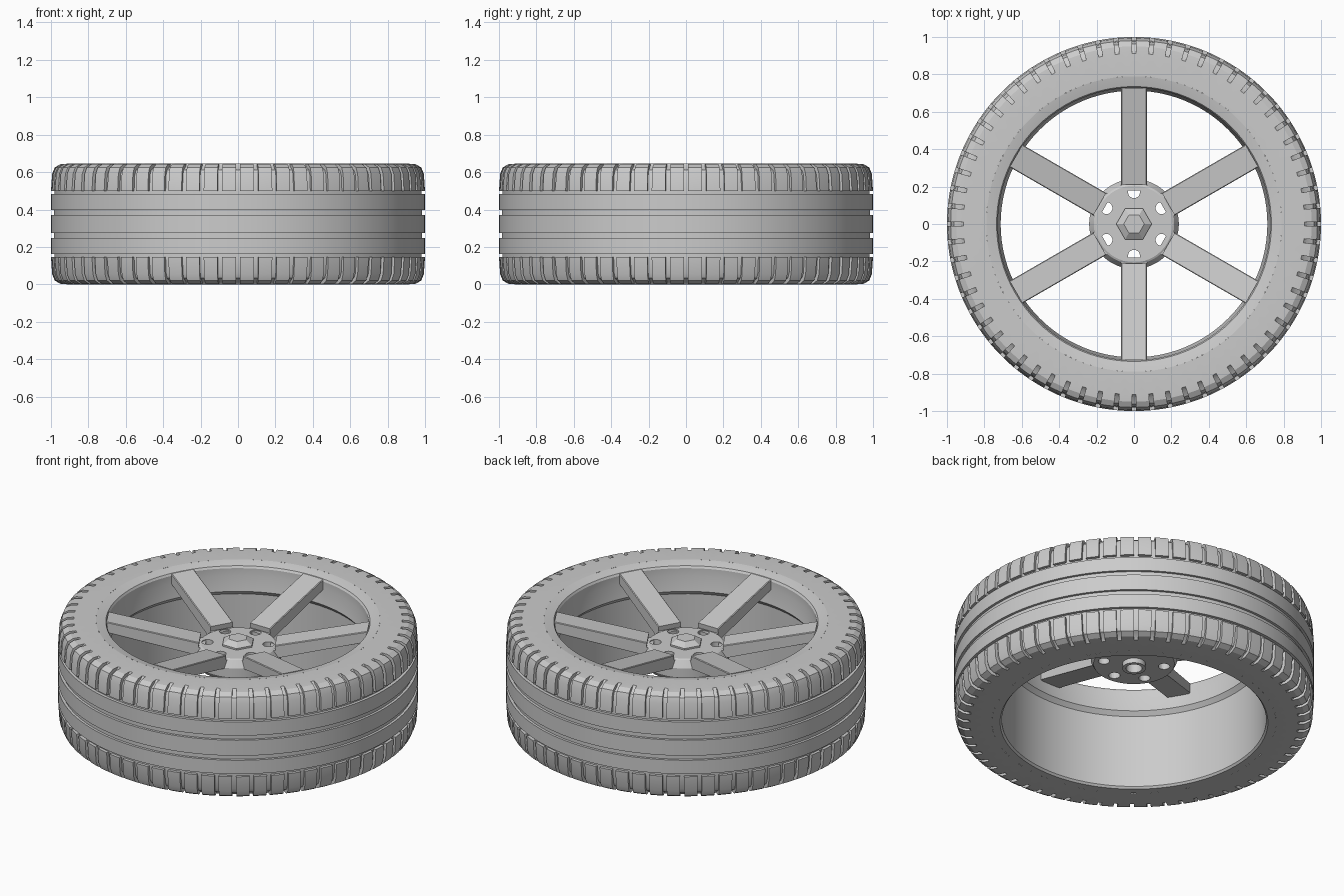
import bpy, bmesh
from math import pi, cos, sin, radians
from mathutils import Matrix, Vector

if "Cube" in bpy.data.objects:
    bpy.data.objects.remove(bpy.data.objects["Cube"])

H = 0.645      # overall wheel width
PITCHES = 64   # shoulder tread blocks


def finish(name, bm, smooth=True):
    bmesh.ops.remove_doubles(bm, verts=bm.verts, dist=1e-5)
    bmesh.ops.dissolve_degenerate(bm, edges=bm.edges, dist=1e-5)
    bmesh.ops.recalc_face_normals(bm, faces=bm.faces)
    me = bpy.data.meshes.new(name)
    bm.to_mesh(me)
    bm.free()
    ob = bpy.data.objects.new(name, me)
    bpy.context.collection.objects.link(ob)
    if smooth:
        bpy.ops.object.select_all(action='DESELECT')
        bpy.context.view_layer.objects.active = ob
        ob.select_set(True)
        bpy.ops.object.shade_smooth_by_angle(angle=radians(25))
    return ob


def skin(bm, columns):
    """Join (angle, profile) columns into a closed ring of quads."""
    rings = [[bm.verts.new((r * cos(a), r * sin(a), z)) for r, z in prof]
             for a, prof in columns]
    for i, c in enumerate(rings):
        n = rings[(i + 1) % len(rings)]
        for j in range(len(c) - 1):
            bm.faces.new((c[j], n[j], n[j + 1], c[j + 1]))


def lathe(name, prof, seg, smooth=True):
    bm = bmesh.new()
    skin(bm, [(2 * pi * i / seg, prof) for i in range(seg)])
    return finish(name, bm, smooth)


def mirrored(half):
    return half + [(r, H - z) for r, z in reversed(half)]


# Tyre: block profile alternates with a sunken profile at the cross grooves
centre = [(0.982, 0.499), (0.982, 0.482), (1.0, 0.482),
          (1.0, 0.398), (0.985, 0.398), (0.985, 0.37), (1.0, 0.37)]
block = mirrored([(0.79, H), (0.912, H), (0.95, 0.642), (0.98, 0.625),
                  (0.994, 0.59), (1.0, 0.499)] + centre)
sunken = mirrored([(0.79, H), (0.912, H), (0.928, 0.628), (0.962, 0.612),
                   (0.976, 0.585), (0.982, 0.499)] + centre)
columns = []
half_gap = 0.012
for i in range(PITCHES):
    a = 2 * pi * i / PITCHES
    b = 2 * pi * (i + 1) / PITCHES
    columns += [(a - half_gap, block), (a - half_gap, sunken),
                (a + half_gap, sunken), (a + half_gap, block),
                ((a + b) / 2, block)]
bm = bmesh.new()
skin(bm, columns)
finish("tyre", bm)

# Rim barrel, flush with the tyre sides
lathe("rim", [(0.79, H), (0.765, 0.640), (0.735, 0.632), (0.728, 0.62),
              (0.728, 0.575), (0.713, 0.485), (0.735, 0.46),
              (0.735, 0.012), (0.745, 0.0), (0.79, 0.0)], 96)

# Hub with six bolt holes
hub = lathe("hub", [(0, 0.5), (0.205, 0.5), (0.215, 0.495), (0.24, 0.455),
                    (0.24, 0.40), (0.225, 0.375), (0.065, 0.375),
                    (0.065, 0.345), (0.045, 0.345), (0.045, 0.45),
                    (0, 0.45)], 48)
bm = bmesh.new()
for k in range(6):
    a = radians(30 + 60 * k)
    bmesh.ops.create_cone(bm, cap_ends=True, segments=20, radius1=0.032,
                          radius2=0.032, depth=0.6,
                          matrix=Matrix.Translation((0.17 * cos(a), 0.17 * sin(a), 0.45)))
cutter = finish("bolt_hole_cutter", bm, False)
cutter.hide_render = True
mod = hub.modifiers.new("bolt_holes", 'BOOLEAN')
mod.object = cutter
mod.operation = 'DIFFERENCE'
mod.solver = 'EXACT'
bpy.ops.object.select_all(action='DESELECT')
bpy.context.view_layer.objects.active = hub
hub.select_set(True)
bpy.ops.object.modifier_apply(modifier=mod.name)
bpy.data.objects.remove(cutter)

# Hexagonal centre cap, corners on the x axis
lathe("centre_cap", [(0.095, 0.498), (0.095, 0.51), (0.055, 0.535), (0, 0.535)],
      6, False)

# Six spokes sloping down from the rim to the hub
side = [(0.212, 0.525), (0.728, 0.632), (0.728, 0.565), (0.212, 0.45)]
inner_foot = [(0.18, 0.495), (0.18, 0.43)]
outline = [inner_foot[0], (0.215, 0.495)] + side + [inner_foot[1]]
for k in range(6):
    bm = bmesh.new()
    rot = Matrix.Rotation(radians(30 + 60 * k), 3, 'Z')
    left = [bm.verts.new(rot @ Vector((r, -0.069, z))) for r, z in outline]
    right = [bm.verts.new(rot @ Vector((r, 0.069, z))) for r, z in outline]
    bm.faces.new(left)
    bm.faces.new(right)
    for j in range(len(outline)):
        m = (j + 1) % len(outline)
        bm.faces.new((left[j], left[m], right[m], right[j]))
    edges = [e for e in bm.edges
             if (e.verts[0] in left) == (e.verts[1] in left) and e.calc_length() > 0.4]
    bmesh.ops.bevel(bm, geom=edges, offset=0.004, segments=1, affect='EDGES')
    finish(f"spoke_{k + 1}", bm, False)
